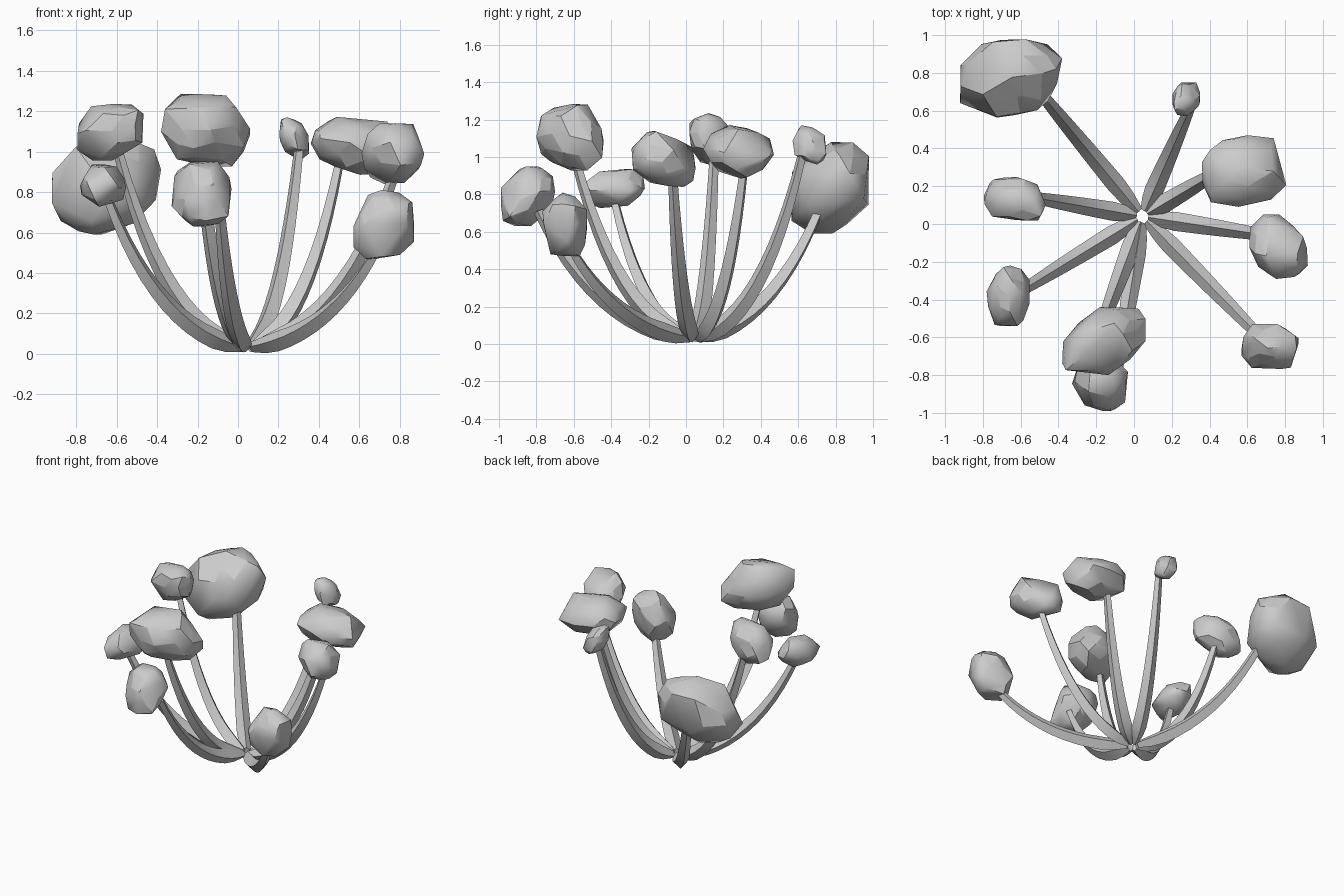
import bpy, bmesh, math, random
from mathutils import Vector

if "Cube" in bpy.data.objects:
    bpy.data.objects.remove(bpy.data.objects["Cube"])

random.seed(7)
HUB = Vector((0.045, 0.04, 0))

# stem tip, head centre, head half sizes, head lean (xy, xz, yz)
SPROUTS = [
    ((-0.55, 0.76, 0.84), (-0.65, 0.775, 0.835), (0.27, 0.225, 0.245), (0.15, 0.25, 0.2)),
    ((0.30, 0.62, 1.01), (0.275, 0.66, 1.065), (0.075, 0.09, 0.105), (0.1, -0.25, -0.2)),
    ((0.50, 0.31, 0.94), (0.58, 0.28, 1.03), (0.23, 0.19, 0.145), (0.0, -0.1, -0.15)),
    ((0.77, -0.07, 0.88), (0.765, -0.125, 0.99), (0.155, 0.175, 0.15), (-0.35, 0.0, -0.25)),
    ((0.70, -0.63, 0.54), (0.72, -0.65, 0.64), (0.15, 0.12, 0.17), (0.0, 0.1, 0.0)),
    ((-0.19, -0.59, 0.98), (-0.16, -0.62, 1.105), (0.22, 0.18, 0.178), (0.35, 0.0, -0.1)),
    ((-0.09, -0.79, 0.71), (-0.18, -0.845, 0.79), (0.148, 0.145, 0.16), (0.0, 0.0, 0.25)),
    ((-0.64, -0.38, 0.76), (-0.665, -0.38, 0.83), (0.115, 0.16, 0.105), (0.1, 0.0, 0.1)),
    ((-0.59, 0.15, 0.99), (-0.63, 0.133, 1.095), (0.163, 0.115, 0.14), (-0.2, 0.15, -0.1)),
]


def finish(bm, name):
    mesh = bpy.data.meshes.new(name)
    bmesh.ops.recalc_face_normals(bm, faces=bm.faces)
    bm.to_mesh(mesh)
    bm.free()
    obj = bpy.data.objects.new(name, mesh)
    bpy.context.collection.objects.link(obj)
    bpy.ops.object.select_all(action='DESELECT')
    obj.select_set(True)
    bpy.context.view_layer.objects.active = obj
    bpy.ops.object.shade_smooth_by_angle(angle=math.radians(42))
    return obj


# Curved stem with a diamond section, swelling near the hub and thin at the tip
def stem(name, tip, steps=12):
    tip = Vector(tip)
    out = Vector((tip.x - HUB.x, tip.y - HUB.y, 0)).normalized()
    side = Vector((-out.y, out.x, 0))
    p0 = HUB + out * 0.035 + Vector((0, 0, 0.035))
    p1 = p0.lerp(tip, 0.62)
    p1.z = 0.03 + 0.1 * tip.z
    bm = bmesh.new()
    rings = []
    for i in range(steps + 1):
        t = i / steps
        c = p0 * (1 - t) ** 2 + p1 * (2 * t * (1 - t)) + tip * t * t
        tan = ((p1 - p0) * (1 - t) + (tip - p1) * t).normalized()
        up = tan.cross(side)
        r = min(0.026 + 0.2 * t, 0.052 - 0.027 * t ** 1.5)
        rings.append([bm.verts.new(c + d * r) for d in (side, up, -side, -up)])
    for a, b in zip(rings, rings[1:]):
        for k in range(4):
            bm.faces.new((a[k], a[(k + 1) % 4], b[(k + 1) % 4], b[k]))
    bm.faces.new(rings[0])
    bm.faces.new(rings[-1])
    return finish(bm, name)


# Irregular boulder-like head, leaning and trimmed to its extents
def head(name, centre, half, lean):
    xy, xz, yz = lean
    l22 = math.sqrt(1 - xy * xy)
    l32 = (yz - xy * xz) / l22
    l33 = math.sqrt(1 - xz * xz - l32 * l32)
    bm = bmesh.new()
    bmesh.ops.create_icosphere(bm, subdivisions=2, radius=1)
    for v in bm.verts:
        u = v.co * random.uniform(0.94, 1.14)
        u += Vector([random.uniform(-0.12, 0.12) for _ in range(3)])
        w = (u.x, xy * u.x + l22 * u.y, xz * u.x + l32 * u.y + l33 * u.z)
        v.co = [centre[k] + half[k] * max(-1, min(1, w[k])) for k in range(3)]
    hull = bmesh.ops.convex_hull(bm, input=bm.verts[:])
    junk = set(hull["geom_interior"]) | set(hull["geom_unused"])
    bmesh.ops.delete(bm, geom=[g for g in junk if isinstance(g, bmesh.types.BMVert)],
                     context='VERTS')
    return finish(bm, name)


for n, (tip, centre, half, lean) in enumerate(SPROUTS, 1):
    stem(f"stem_{n}", tip)
    head(f"head_{n}", centre, half, lean)
